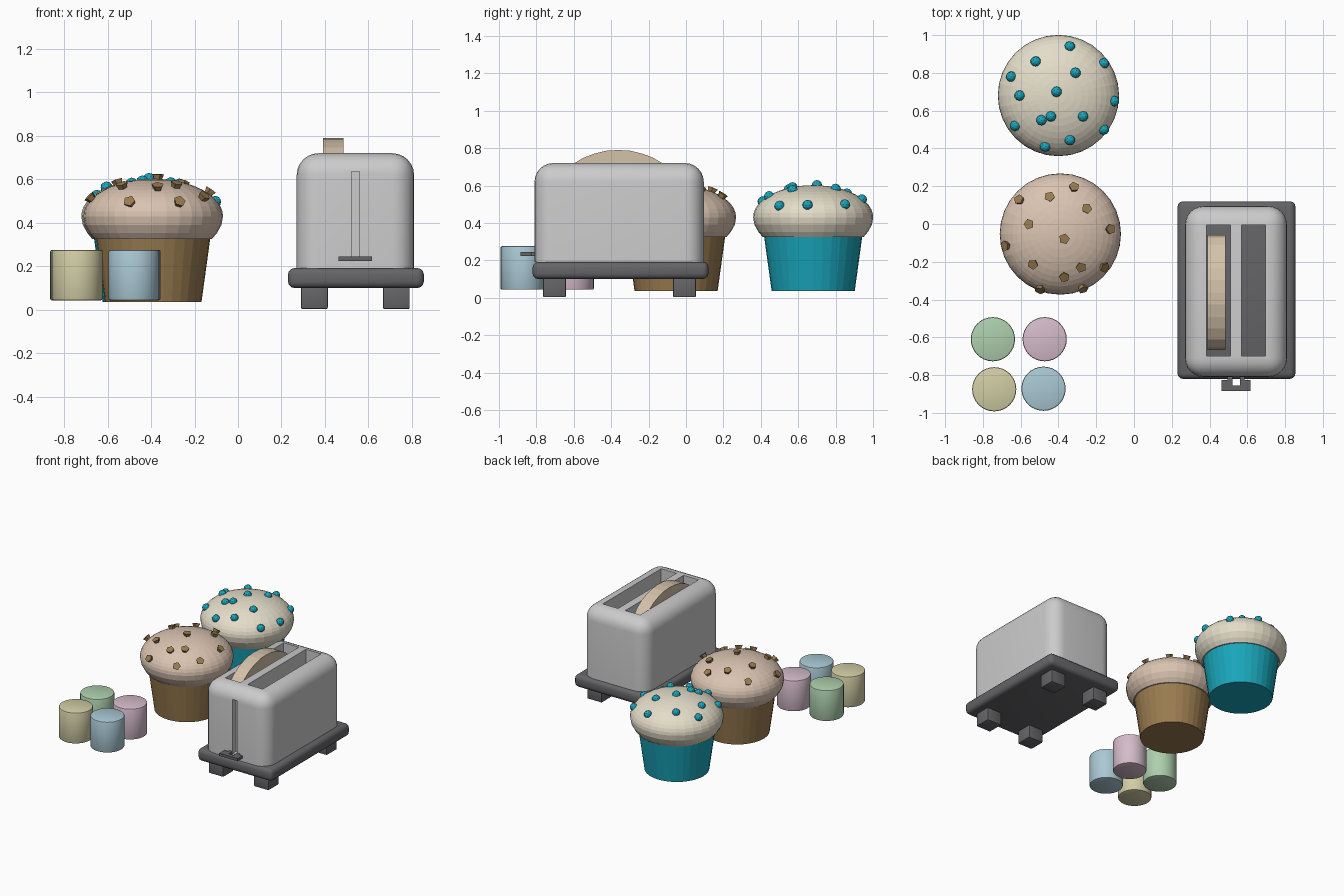
import bpy, bmesh, math, random
from mathutils import Vector, Matrix

if "Cube" in bpy.data.objects:
    bpy.data.objects.remove(bpy.data.objects["Cube"])

random.seed(4)


def material(name, r, g, b):
    m = bpy.data.materials.new(name)
    m.diffuse_color = (r, g, b, 1)
    m.use_nodes = True
    m.node_tree.nodes["Principled BSDF"].inputs["Base Color"].default_value = m.diffuse_color
    return m


DARK = material("dark_plastic", 0.13, 0.13, 0.14)
TEAL = material("teal", 0.01, 0.38, 0.5)
CREAM = material("cream", 0.78, 0.72, 0.58)
BROWN = material("brown", 0.32, 0.2, 0.08)
CAKE = material("cake", 0.7, 0.55, 0.44)
TOAST = material("toast", 0.66, 0.54, 0.4)


def finish(name, bm, mat=None, smooth=False):
    bmesh.ops.recalc_face_normals(bm, faces=bm.faces)
    me = bpy.data.meshes.new(name)
    bm.to_mesh(me)
    bm.free()
    ob = bpy.data.objects.new(name, me)
    bpy.context.collection.objects.link(ob)
    if mat:
        me.materials.append(mat)
    if smooth:
        bpy.ops.object.select_all(action='DESELECT')
        ob.select_set(True)
        bpy.context.view_layer.objects.active = ob
        bpy.ops.object.shade_smooth_by_angle(angle=math.radians(35))
    return ob


def box(name, x0, x1, y0, y1, z0, z1, mat=None, bevel=0, seg=3, open_bottom=False):
    bm = bmesh.new()
    bmesh.ops.create_cube(bm, size=1)
    for v in bm.verts:
        v.co = Vector(((x0, x1)[v.co.x > 0], (y0, y1)[v.co.y > 0], (z0, z1)[v.co.z > 0]))
    if bevel:
        edges = [e for e in bm.edges
                 if not open_bottom or max(v.co.z for v in e.verts) > z0 + 1e-4]
        bmesh.ops.bevel(bm, geom=edges, offset=bevel, segments=seg, profile=0.5, affect='EDGES')
    return finish(name, bm, mat, bevel > 0)


def lathe(name, profile, x, y, mat, sides=32, smooth=False):
    # profile of (radius, z) points, capped at both ends
    bm = bmesh.new()
    rings = [[bm.verts.new((x + r * math.cos(math.tau * i / sides),
                            y + r * math.sin(math.tau * i / sides), z))
              for i in range(sides)] for r, z in profile]
    for a, b in zip(rings, rings[1:]):
        for i in range(sides):
            j = (i + 1) % sides
            bm.faces.new((a[i], a[j], b[j], b[i]))
    bm.faces.new(rings[0])
    bm.faces.new(rings[-1])
    return finish(name, bm, mat, smooth)


def prism(name, outline, direction, mat):
    bm = bmesh.new()
    face = bm.faces.new([bm.verts.new(p) for p in outline])
    new = bmesh.ops.extrude_face_region(bm, geom=[face])["geom"]
    bmesh.ops.translate(bm, vec=direction,
                        verts=[g for g in new if isinstance(g, bmesh.types.BMVert)])
    return finish(name, bm, mat)


# Toaster body with two bread slots and a lever groove
body = box("toaster_body", 0.27, 0.81, -0.81, 0.095, 0.19, 0.72, None, 0.1, 6, True)
cutters = [box("slot_cutter", 0.385, 0.51, -0.70, -0.005, 0.1, 0.9),
           box("slot_cutter", 0.57, 0.697, -0.70, -0.005, 0.1, 0.9),
           box("groove_cutter", 0.522, 0.56, -0.9, -0.77, 0.23, 0.635)]
bpy.context.view_layer.objects.active = body
for c in cutters:
    mod = body.modifiers.new("cut", 'BOOLEAN')
    mod.operation = 'DIFFERENCE'
    mod.solver = 'EXACT'
    mod.object = c
    bpy.ops.object.modifier_apply(modifier=mod.name)
    bpy.data.objects.remove(c)

# Toaster base and feet
box("toaster_base", 0.23, 0.855, -0.82, 0.12, 0.1, 0.192, DARK, 0.03)
for x in (0.29, 0.667):
    for y in (-0.765, -0.07):
        box("toaster_foot", x, x + 0.123, y, y + 0.123, 0.003, 0.11, DARK, 0.007, 2)

# Lever handle, U-shaped around a small hole
lever = [(0.463, -0.885), (0.617, -0.885), (0.617, -0.825), (0.585, -0.825), (0.585, -0.79),
         (0.56, -0.79), (0.56, -0.855), (0.522, -0.855), (0.522, -0.79), (0.495, -0.79),
         (0.495, -0.825), (0.463, -0.825)]
prism("lever_handle", [(x, y, 0.224) for x, y in lever], (0, 0, 0.02), DARK)

# Bread slice with arched top
half = [(0.27, 0.22), (0.27, 0.52), (0.295, 0.56), (0.305, 0.61), (0.29, 0.665), (0.25, 0.71),
        (0.19, 0.747), (0.13, 0.77), (0.065, 0.786)]
arc = half + [(0, 0.79)] + [(-y, z) for y, z in reversed(half)]
prism("bread_slice", [(0.39, -0.362 + y, z) for y, z in arc], (0.095, 0, 0), TOAST)


# Muffins: tapered cup and bulging top
A, ZM = 0.321, 0.43


def muffin(name, cx, cy, cup, top):
    lathe(name + "_cup", [(0.222, 0.035), (0.264, 0.34)], cx, cy, cup)
    prof = [(0.2, 0.322), (0.27, 0.325)]
    for i in range(-2, 12):
        t = math.radians(i * 90 / 12 if i >= 0 else i * 12)
        prof.append((A * math.cos(t), ZM + (0.172 if i >= 0 else 0.19) * math.sin(t)))
    prof.append((0.004, ZM + 0.172))
    lathe(name + "_top", prof, cx, cy, top)


def topping(name, cx, cy, spots, mat, chip):
    # each spot is an offset from the muffin centre in hundredths
    bm = bmesh.new()
    for dx, dy in spots:
        x, y = dx / 100, dy / 100
        k = min(1, 0.302 / math.hypot(x, y)) if x or y else 1
        x, y = x * k, y * k
        h = 0.172 * math.sqrt(1 - (x * x + y * y) / A ** 2)
        n = Vector((x / A ** 2, y / A ** 2, h / 0.172 ** 2)).normalized()
        p = Vector((cx + x, cy + y, ZM + h))
        if chip:
            m = Matrix.Translation(p) @ n.to_track_quat('Z', 'Y').to_matrix().to_4x4() \
                @ Matrix.Rotation(random.uniform(-0.4, 0.4), 4, 'Z')
            bmesh.ops.create_cone(bm, cap_ends=True, segments=5, radius1=0.012, radius2=0.029,
                                  depth=0.045, matrix=m)
        else:
            bmesh.ops.create_icosphere(bm, subdivisions=2, radius=0.028,
                                       matrix=Matrix.Translation(p))
    finish(name, bm, mat)


muffin("sprinkle_muffin", -0.40, 0.68, TEAL, CREAM)
topping("sprinkles", -0.40, 0.68,
        [(6, 26), (-12, 18), (24, 17), (9, 12), (-25, 10), (-20.5, 0), (-1, 2), (29.5, -3),
         (-4, -11), (-9, -13), (13, -11), (-23, -16), (24, -18), (-7, -27), (6, -23.5)],
        TEAL, False)
muffin("chip_muffin", -0.39, -0.053, BROWN, CAKE)
topping("chocolate_chips", -0.39, -0.053,
        [(7, 24), (-21, 17.5), (-5.5, 19), (13.5, 13), (-16, 5), (25.5, 2.5), (2, -2.5),
         (-28, -6), (-14, -15.5), (10.5, -17), (2, -22), (22.5, -17), (-10.5, -28.5), (12, -29)],
        BROWN, True)

# Four pastel marshmallows
for name, x, y, rgb in (("green", -0.747, -0.61, (0.42, 0.62, 0.42)),
                        ("pink", -0.473, -0.61, (0.66, 0.5, 0.59)),
                        ("yellow", -0.74, -0.875, (0.64, 0.61, 0.38)),
                        ("blue", -0.479, -0.872, (0.4, 0.58, 0.66))):
    b = 0.008
    lathe(name + "_marshmallow",
          [(0.117 - b, 0.043), (0.117 - b * 0.3, 0.043 + b * 0.3), (0.117, 0.043 + b),
           (0.117, 0.276 - b), (0.117 - b * 0.3, 0.276 - b * 0.3), (0.117 - b, 0.276)],
          x, y, material(name, *rgb), 32, True)
